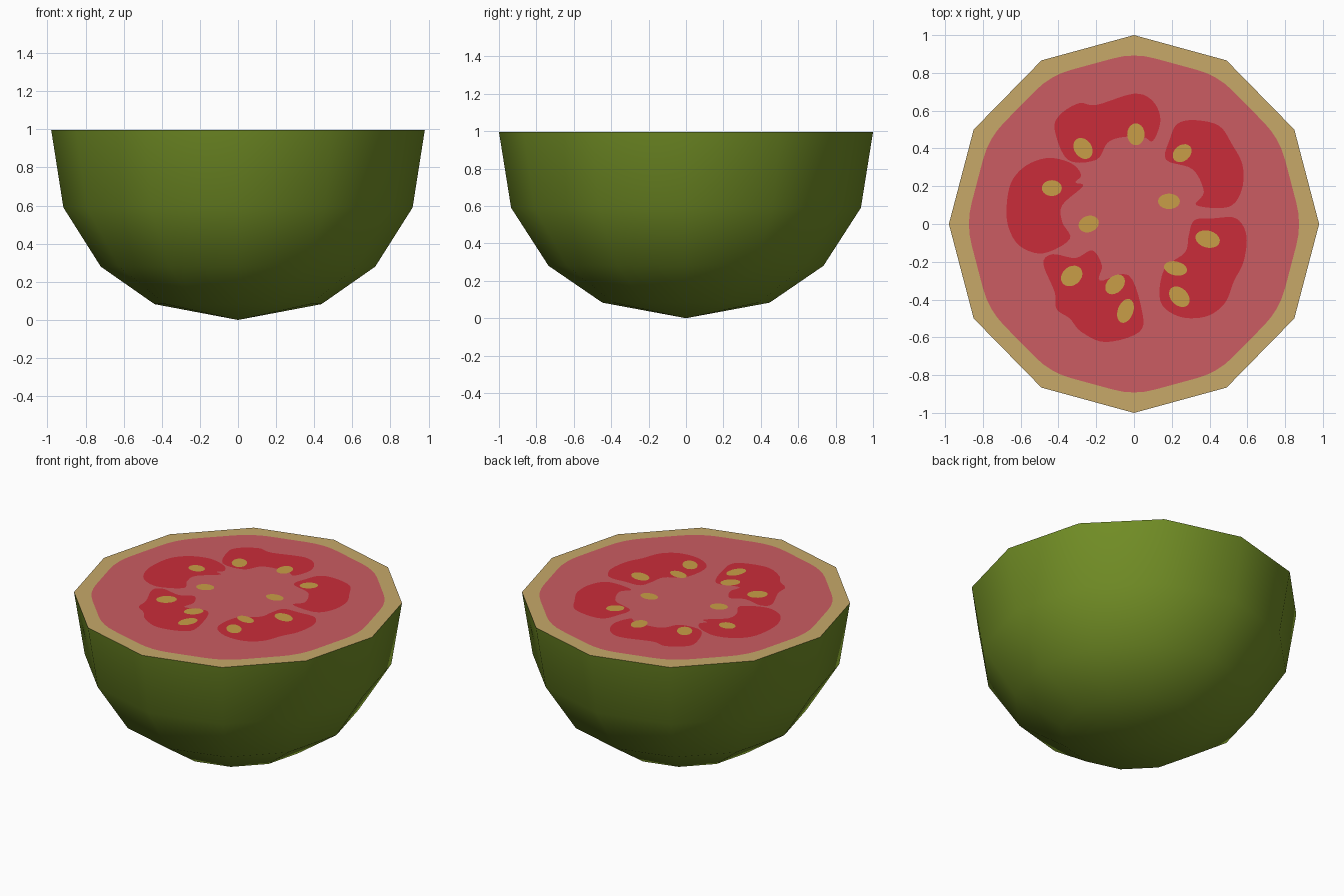
import bpy, bmesh, math
from mathutils import Vector

if "Cube" in bpy.data.objects:
    bpy.data.objects.remove(bpy.data.objects["Cube"])

SX = 0.98  # the fruit is slightly narrower in x
STEP = 0.0015  # height between the thin colour layers of the cut face


def material(name, r, g, b):
    lin = [((c / 255 + 0.055) / 1.055) ** 2.4 for c in (r, g, b)]
    m = bpy.data.materials.new(name)
    m.diffuse_color = (*lin, 1)
    m.use_nodes = True
    m.node_tree.nodes["Principled BSDF"].inputs["Base Color"].default_value = m.diffuse_color
    return m


green = material("green skin", 113, 141, 37)
tan = material("tan rind", 199, 169, 105)
pink = material("pink flesh", 203, 92, 98)
red = material("red pulp", 202, 44, 58)
gold = material("golden seed", 201, 158, 71)


def make_object(name, bm, mats):
    mesh = bpy.data.meshes.new(name)
    bm.to_mesh(mesh)
    bm.free()
    for m in mats:
        mesh.materials.append(m)
    ob = bpy.data.objects.new(name, mesh)
    bpy.context.collection.objects.link(ob)
    return ob


def plate(name, outlines, z, mat):
    """Flat inlays seen from above."""
    bm = bmesh.new()
    for pts in outlines:
        f = bm.faces.new([bm.verts.new((x, y, z)) for x, y in pts])
        f.normal_update()
        if f.normal.z < 0:
            f.normal_flip()
    bmesh.ops.triangulate(bm, faces=bm.faces[:])
    return make_object(name, bm, [mat])


def smooth_loop(pts, n=5):
    """Closed Catmull-Rom curve through the points."""
    p = [Vector(q) for q in pts]
    out = []
    for i in range(len(p)):
        a, b, c, d = (p[(i + k - 1) % len(p)] for k in range(4))
        for j in range(n):
            t = j / n
            out.append(0.5 * (2 * b + (c - a) * t + (2 * a - 5 * b + 4 * c - d) * t * t
                              + (3 * b - a - 3 * c + d) * t ** 3))
    return out


def ring(r, n=12):
    return [(SX * r * math.cos(i * math.tau / n), r * math.sin(i * math.tau / n)) for i in range(n)]


# Skin: twelve-sided bowl with a tan cut face
bm = bmesh.new()
profile = [(1.0, 1 - 3 * STEP), (0.935, 0.59), (0.735, 0.28), (0.447, 0.083)]
rings = [[bm.verts.new((x, y, z)) for x, y in ring(r)] for r, z in profile]
tip = bm.verts.new((0, 0, 0))
for up, low in zip(rings, rings[1:]):
    for i in range(12):
        j = (i + 1) % 12
        bm.faces.new((up[i], low[i], low[j], up[j]))
for i in range(12):
    bm.faces.new((rings[-1][i], tip, rings[-1][(i + 1) % 12]))
bm.faces.new(rings[0])
bmesh.ops.recalc_face_normals(bm, faces=bm.faces[:])
for f in bm.faces:
    f.smooth = True
    f.material_index = 1 if f.normal.z > 0.9 else 0
skin = make_object("skin", bm, [green, tan])
skin.data.set_sharp_from_angle(angle=math.radians(60))

# Flesh: twelve-sided disc with rounded corners
corners = [Vector(p) for p in ring(0.907)]
outline = []
for i, v in enumerate(corners):
    a, b = v.lerp(corners[i - 1], 0.25), v.lerp(corners[(i + 1) % 12], 0.25)
    outline += [a.lerp(v, t).lerp(v.lerp(b, t), t) for t in (0, 0.25, 0.5, 0.75, 1)]
plate("flesh", [outline], 1 - 2 * STEP, pink)

# Pulp: five lobes around the core
lobes = {
    "pulp_back": [(-.42, .5), (-.39, .58), (-.29, .64), (-.2, .63), (0, .69), (.1, .65), (.14, .55),
                  (.1, .44), (.05, .46), (-.06, .46), (-.14, .43), (-.2, .34), (-.35, .34)],
    "pulp_back_right": [(.19, .45), (.23, .53), (.32, .55), (.45, .52), (.52, .42), (.575, .31),
                        (.57, .18), (.5, .09), (.33, .1), (.37, .17), (.31, .29), (.17, .34)],
    "pulp_right": [(.29, -.06), (.32, .02), (.42, .03), (.54, .03), (.595, -.06), (.58, -.2),
                   (.53, -.3), (.48, -.42), (.38, -.49), (.24, -.49), (.14, -.41), (.16, -.24),
                   (.27, -.15)],
    "pulp_front": [(-.48, -.21), (-.43, -.16), (-.31, -.18), (-.22, -.14), (-.17, -.22), (-.18, -.3),
                   (-.03, -.27), (.04, -.45), (.03, -.57), (-.15, -.625), (-.28, -.57),
                   (-.34, -.5), (-.41, -.45), (-.42, -.36)],
    "pulp_left": [(-.675, .08), (-.65, .22), (-.57, .31), (-.45, .35), (-.33, .32), (-.28, .26),
                  (-.31, .22), (-.27, .2), (-.38, .1), (-.38, .01), (-.34, -.08), (-.48, -.155),
                  (-.6, -.12), (-.66, -.03)],
}
for name, pts in lobes.items():
    plate(name, [smooth_loop(pts)], 1 - STEP, red)


# Seeds: x, y, half length, half width, turn in degrees
def seed(x, y, a, b, deg):
    c, s = math.cos(math.radians(deg)), math.sin(math.radians(deg))
    loop = [(a * math.cos(t * math.tau / 20), b * math.sin(t * math.tau / 20)) for t in range(20)]
    return [(x + u * c - v * s, y + u * s + v * c) for u, v in loop]


seeds = [(-.27, .4, .06, .046, 125), (.01, .475, .058, .046, 90), (.255, .375, .055, .042, 40),
         (-.435, .19, .053, .042, 0), (-.24, 0, .055, .043, 20), (.185, .12, .058, .041, 0),
         (.39, -.08, .066, .045, -15), (.22, -.235, .062, .037, -12), (.24, -.385, .063, .045, -45),
         (-.33, -.275, .062, .049, 40), (-.1, -.32, .06, .043, 45), (-.045, -.46, .066, .041, 70)]
plate("seeds", [seed(*s) for s in seeds], 1.0, gold)
